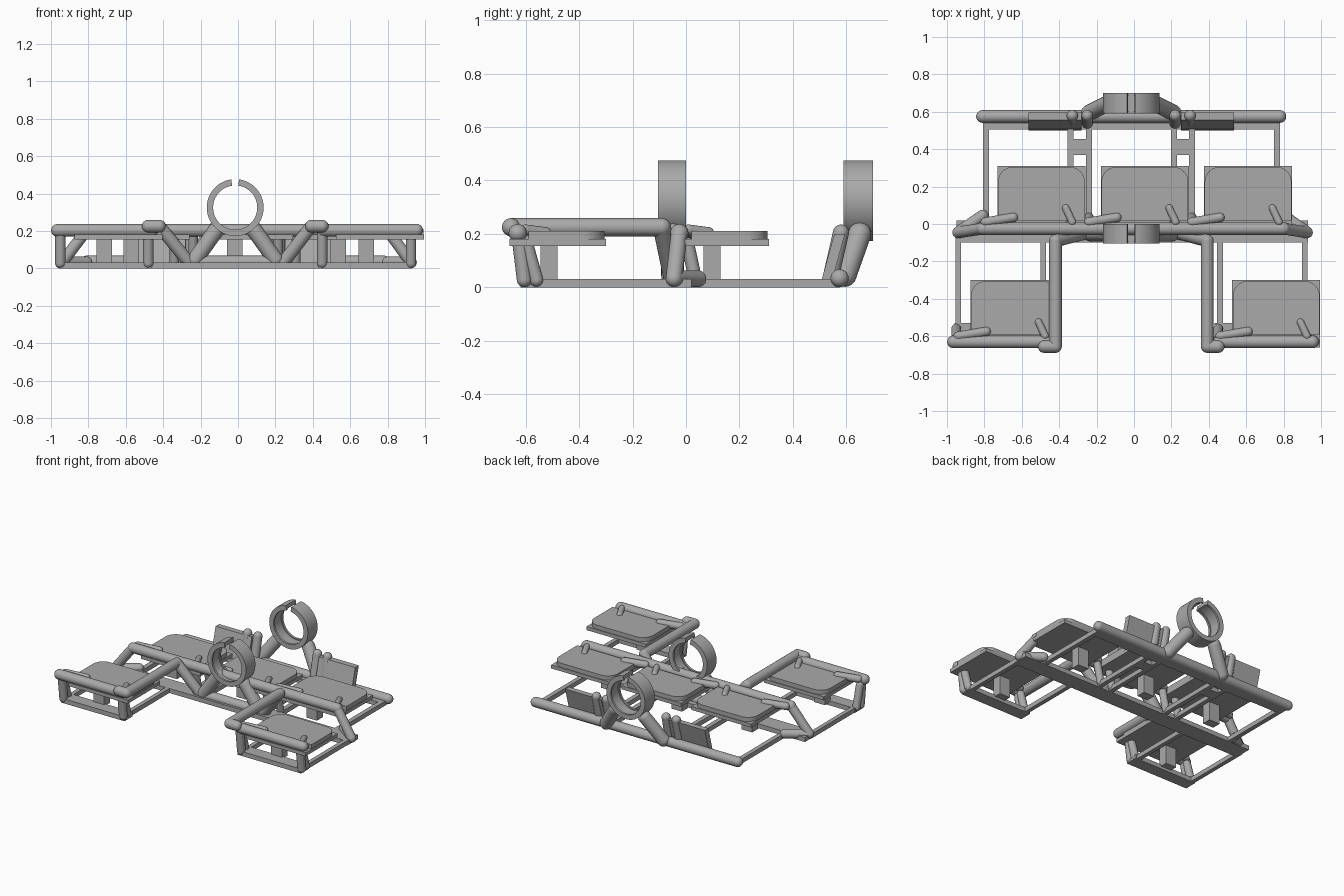
import bpy, bmesh, math
from mathutils import Vector

if "Cube" in bpy.data.objects:
    bpy.data.objects.remove(bpy.data.objects["Cube"])

grey = bpy.data.materials.new("plain grey")
grey.diffuse_color = (0.4, 0.4, 0.4, 1)
grey.use_nodes = True
grey.node_tree.nodes["Principled BSDF"].inputs["Base Color"].default_value = grey.diffuse_color


def finish(name, bm, smooth=True):
    bmesh.ops.recalc_face_normals(bm, faces=bm.faces)
    me = bpy.data.meshes.new(name)
    bm.to_mesh(me)
    bm.free()
    me.materials.append(grey)
    ob = bpy.data.objects.new(name, me)
    bpy.context.collection.objects.link(ob)
    if smooth:
        bpy.ops.object.select_all(action='DESELECT')
        ob.select_set(True)
        bpy.context.view_layer.objects.active = ob
        bpy.ops.object.shade_smooth_by_angle(angle=math.radians(35))
    return ob


def tube(name, pts, r):
    """Round rods through the points with ball joints at each point."""
    bm = bmesh.new()
    pts = [Vector(p) for p in pts]
    for p in pts:
        v = bmesh.ops.create_uvsphere(bm, u_segments=24, v_segments=12, radius=r)["verts"]
        bmesh.ops.translate(bm, verts=v, vec=p)
    for a, b in zip(pts, pts[1:]):
        d = b - a
        v = bmesh.ops.create_cone(bm, cap_ends=False, segments=24, radius1=r,
                                  radius2=r, depth=d.length)["verts"]
        bmesh.ops.rotate(bm, verts=v, matrix=d.to_track_quat('Z', 'Y').to_matrix())
        bmesh.ops.translate(bm, verts=v, vec=(a + b) / 2)
    return finish(name, bm)


def box(name, x0, x1, y0, y1, z0, z1, lean=0.0):
    """Box whose top may be shifted along y."""
    bm = bmesh.new()
    for v in bmesh.ops.create_cube(bm, size=1)["verts"]:
        top = v.co.z > 0
        v.co = (x1 if v.co.x > 0 else x0,
                (y1 if v.co.y > 0 else y0) + (lean if top else 0),
                z1 if top else z0)
    return finish(name, bm, False)


def pad(name, x0, x1, y0, y1, z0, z1, r):
    """Slab with two rounded back corners."""
    out = [(x0, y0), (x1, y0)]
    for cx, start in ((x1 - r, 0), (x0 + r, 90)):
        for i in range(11):
            a = math.radians(start + 9 * i)
            out.append((cx + r * math.cos(a), y1 - r + r * math.sin(a)))
    bm = bmesh.new()
    f = bm.faces.new([bm.verts.new((x, y, z0)) for x, y in out])
    top = bmesh.ops.extrude_face_region(bm, geom=[f])["geom"]
    bmesh.ops.translate(bm, verts=[g for g in top if isinstance(g, bmesh.types.BMVert)],
                        vec=(0, 0, z1 - z0))
    return finish(name, bm)


def split_ring(name, cx, y0, y1, cz):
    """Ring with a gap at the top and a recess round its inside."""
    e = 0.015
    prof = [(.152, y0), (.152, y1), (.118, y1), (.118, y1 - e),
            (.126, y1 - e), (.126, y0 + e), (.118, y0 + e), (.118, y0)]
    bm = bmesh.new()
    loops, n, gap = [], 64, math.radians(8)
    for i in range(n + 1):
        a = math.pi / 2 + gap + (2 * math.pi - 2 * gap) * i / n
        loops.append([bm.verts.new((cx + r * math.cos(a), y, cz + r * math.sin(a)))
                      for r, y in prof])
    for A, B in zip(loops, loops[1:]):
        for k in range(8):
            m = (k + 1) % 8
            bm.faces.new((A[k], A[m], B[m], B[k]))
    bm.faces.new(loops[0])
    bm.faces.new(loops[-1])
    return finish(name, bm)


def station(name, cx, y):
    """Tray, pad, stem and two levers; y is the tray's front edge."""
    box(name + "_tray", cx - .235, cx + .235, y, y + .36, .155, .18)
    pad(name + "_pad", cx - .232, cx + .232, y + .07, y + .355, .18, .21, .08)
    box(name + "_stem", cx - .117, cx - .033, y + .115, y + .18, .02, .155)
    tube(name + "_long_lever", [(cx - .30, y + .06, .21), (cx - .15, y + .085, .205)], .025)
    tube(name + "_short_lever", [(cx + .165, y + .06, .215), (cx + .13, y + .135, .205)], .02)


# Five stations
for name, cx, y in (("rear_left", -.495, -.05), ("rear_middle", .058, -.05),
                    ("rear_right", .61, -.05), ("front_left", -.64, -.66),
                    ("front_right", .76, -.66)):
    station(name, cx, y)

# Main tubes across the body
R = .034
tube("rear_base_tube", [(-.81, .575, R), (.78, .575, R)], R)
tube("middle_top_tube", [(-.81, -.025, .203), (.80, -.025, .203)], R)
tube("front_left_tube", [(-.965, -.63, .203), (-.46, -.63, .203)], R)
tube("front_right_tube", [(.455, -.63, .203), (.955, -.63, .203)], R)

# Side arms, dropping to the low centre tube
tube("arm_and_low_tube", [(-.48, -.655, .225), (-.42, -.655, .225), (-.42, -.09, .225),
                          (-.265, -.05, R), (.245, -.05, R), (.392, -.09, .225),
                          (.392, -.655, .225), (.45, -.655, .225)], R)

# End braces of the middle row
for s, xo, xi in ((-1, -.94, -.81), (1, .925, .80)):
    tube("end_brace", [(xi, -.025, .203), (xo, -.045, .032), (xi, .045, .032)], .031)

# Split rings and their legs
split_ring("front_ring", -.015, -.105, 0, .325)
split_ring("rear_ring", -.015, .59, .70, .325)
for s in (-1, 1):
    c = -.015
    tube("front_ring_leg", [(c + s * .215, -.05, .045), (c + s * .105, -.05, .20)], .043)
    tube("rear_ring_leg", [(c + s * .225, .595, .045), (c + s * .115, .65, .20)], .043)

# Upright posts
for x in (-.33, -.25, .22, .30):
    tube("rear_post", [(x, .54, .03), (x, .58, .205)], .03)
for x in (-.34, -.24, .215, .31):
    tube("middle_post", [(x, .035, .03), (x, 0, .19)], .025)
for x in (-.95, -.48, .45, .925):
    tube("front_post", [(x, -.605, .028), (x, -.625, .19)], .028)
    tube("front_inner_post", [(x, -.56, .028), (x, -.60, .17)], .026)

# Leaning back panels
box("back_panel_left", -.565, -.28, .50, .54, 0, .2, .055)
box("back_panel_right", .25, .535, .50, .54, 0, .2, .055)

# Flat base frame
T = .032
for x in (-.79, -.34, -.24, .215, .31, .765):
    box("rear_base_rail", x - .016, x + .016, -.02, .56, 0, T)
for x in (-.94, -.486, .46, .912):
    box("front_base_rail", x - .015, x + .015, -.62, -.05, 0, T)
box("rear_base_strip", -.80, .78, .505, .575, 0, T)
box("middle_base_strip", -.95, .93, -.10, .02, 0, T)
box("front_base_strip_left", -.96, -.46, -.62, -.53, 0, T)
box("front_base_strip_right", .43, .93, -.62, -.53, 0, T)
for x0, x1 in ((-.35, -.225), (.20, .325)):
    box("rail_bridge", x0, x1, .37, .455, 0, T)
